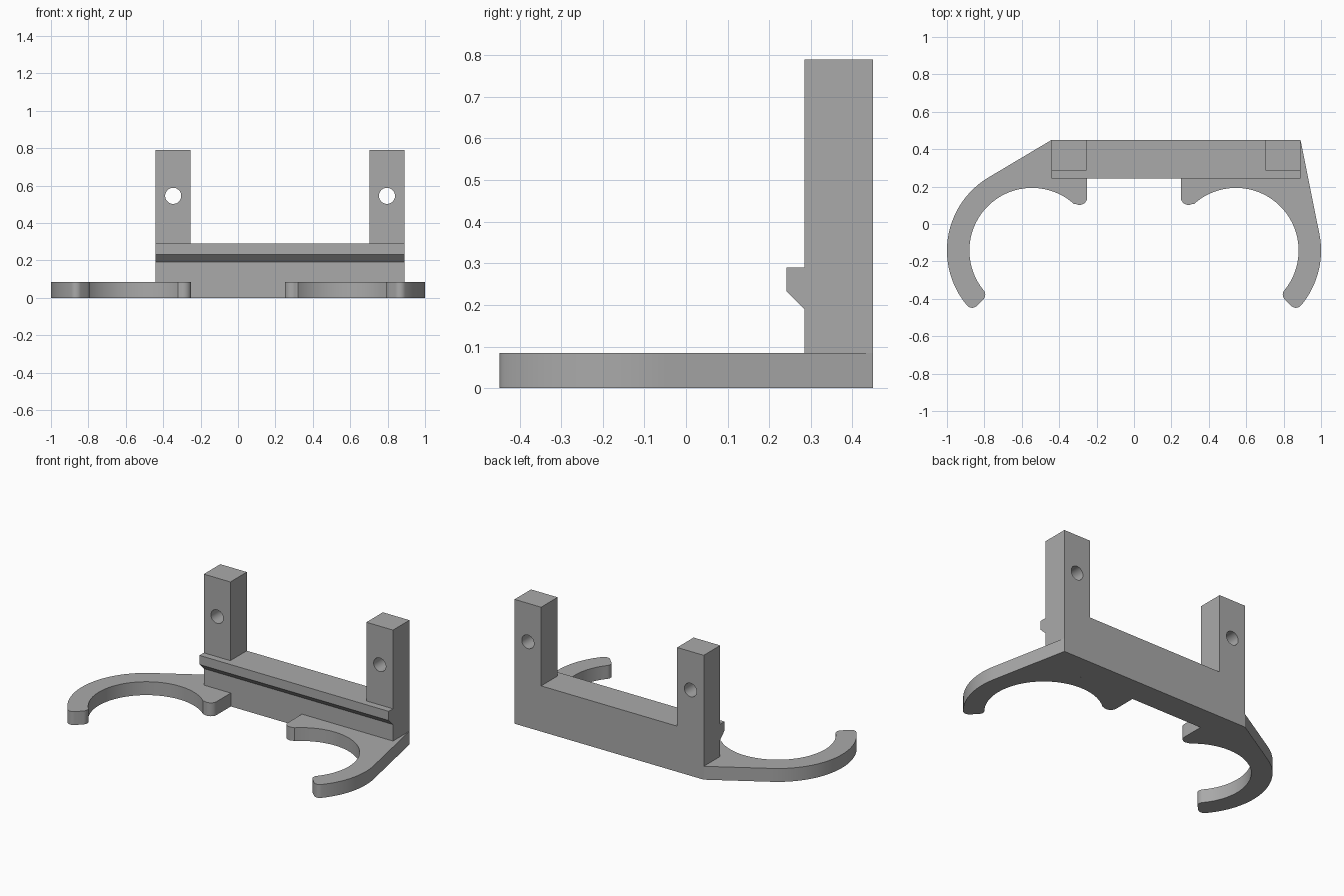
import bpy
import bmesh
from math import radians, degrees, asin, acos, atan2, hypot, cos, sin
from mathutils import Matrix

cube = bpy.data.objects.get("Cube")
if cube:
    bpy.data.objects.remove(cube, do_unlink=True)

grey = bpy.data.materials.new("plain grey")
grey.use_nodes = True
colour = (0.4, 0.4, 0.4, 1)
grey.diffuse_color = colour
grey.node_tree.nodes["Principled BSDF"].inputs["Base Color"].default_value = colour

# Main dimensions
LEFT, RIGHT = -0.44, 0.89          # ends of the back frame
FRONT, BACK = 0.285, 0.45          # faces of the back frame
SHELF, TOP, PLATE = 0.29, 0.79, 0.085
POST = 0.187
CX, CY, R_OUT, R_IN = 0.545, -0.142, 0.455, 0.335   # clip ring


def prism(name, outline, place, start, end):
    """Extrude a 2D outline; place(u, v, w) gives the 3D position."""
    bm = bmesh.new()
    face = bm.faces.new([bm.verts.new(place(u, v, start)) for u, v in outline])
    grown = bmesh.ops.extrude_face_region(bm, geom=[face])["geom"]
    for v in [g for g in grown if isinstance(g, bmesh.types.BMVert)]:
        v.co += place_delta(place, end - start)
    bmesh.ops.recalc_face_normals(bm, faces=bm.faces)
    mesh = bpy.data.meshes.new(name)
    bm.to_mesh(mesh)
    bm.free()
    mesh.materials.append(grey)
    obj = bpy.data.objects.new(name, mesh)
    bpy.context.collection.objects.link(obj)
    return obj


def place_delta(place, depth):
    return place_vec(place(0, 0, depth)) - place_vec(place(0, 0, 0))


def place_vec(p):
    return Matrix.Translation(p).to_translation()


def arc(cx, cy, r, a, b, steps):
    angles = [radians(a + (b - a) * i / steps) for i in range(steps + 1)]
    return [(cx + r * cos(t), cy + r * sin(t)) for t in angles]


def smooth(obj):
    bpy.ops.object.select_all(action="DESELECT")
    obj.select_set(True)
    bpy.context.view_layer.objects.active = obj
    bpy.ops.object.shade_smooth_by_angle(angle=radians(30))


# Back frame: low wall with a post at each end
frame = prism(
    "back_frame",
    [(LEFT, 0), (RIGHT, 0), (RIGHT, TOP), (RIGHT - POST, TOP), (RIGHT - POST, SHELF),
     (LEFT + POST, SHELF), (LEFT + POST, TOP), (LEFT, TOP)],
    lambda u, v, w: (u, w, v), FRONT, BACK)

# Screw holes through the posts
for x in (LEFT + POST / 2, RIGHT - POST / 2):
    cutter = prism("hole_cutter", arc(x, 0.545, 0.043, 0, 350, 35),
                   lambda u, v, w: (u, w, v), FRONT - 0.1, BACK + 0.1)
    cutter.hide_render = True
    hole = frame.modifiers.new("hole", "BOOLEAN")
    hole.operation, hole.solver, hole.object = "DIFFERENCE", "EXACT", cutter
    bpy.context.view_layer.objects.active = frame
    bpy.ops.object.modifier_apply(modifier=hole.name)
    bpy.data.objects.remove(cutter, do_unlink=True)
smooth(frame)

# Chamfered lip along the front of the wall
prism("front_lip", [(FRONT, 0.19), (0.242, 0.232), (0.242, SHELF), (FRONT, SHELF)],
      lambda u, v, w: (w, u, v), LEFT, RIGHT)


def clip(name, side, corner):
    """Open ring clip, drawn on +x and mirrored by side."""
    f, end, tip_r = 0.035, -45, 0.041
    # tangent from the frame's rear corner to the outer circle
    dx, dy = corner - CX, BACK - CY
    tangent = degrees(atan2(dy, dx) - acos(R_OUT / hypot(dx, dy)))
    # rounded corners of the free end
    a = end + degrees(asin(f / (R_OUT - f)))
    b = end + degrees(asin(f / (R_IN + f)))
    # rounded inner prong, tangent to the inner circle
    px, py = 0.25 + tip_r, 0.143
    prong = degrees(atan2(py - CY, px - CX))

    def rim(radius, angle):
        return CX + radius * cos(radians(angle)), CY + radius * sin(radians(angle))

    pts = [(0.25, FRONT), (corner, FRONT), (corner, BACK)]
    pts += arc(CX, CY, R_OUT, tangent, a, 40)
    pts += arc(*rim(R_OUT - f, a), f, a, end - 90, 8)[1:]
    pts += arc(*rim(R_IN + f, b), f, end - 90, b - 180, 8)
    pts += arc(CX, CY, R_IN, b, prong, 56)[1:]
    pts += arc(px, py, tip_r, prong - 180, -180, 12)[1:]
    smooth(prism(name, pts, lambda u, v, w: (side * u, v, w), 0, PLATE))


clip("left_clip", 1, RIGHT)
clip("right_clip", -1, -LEFT)
